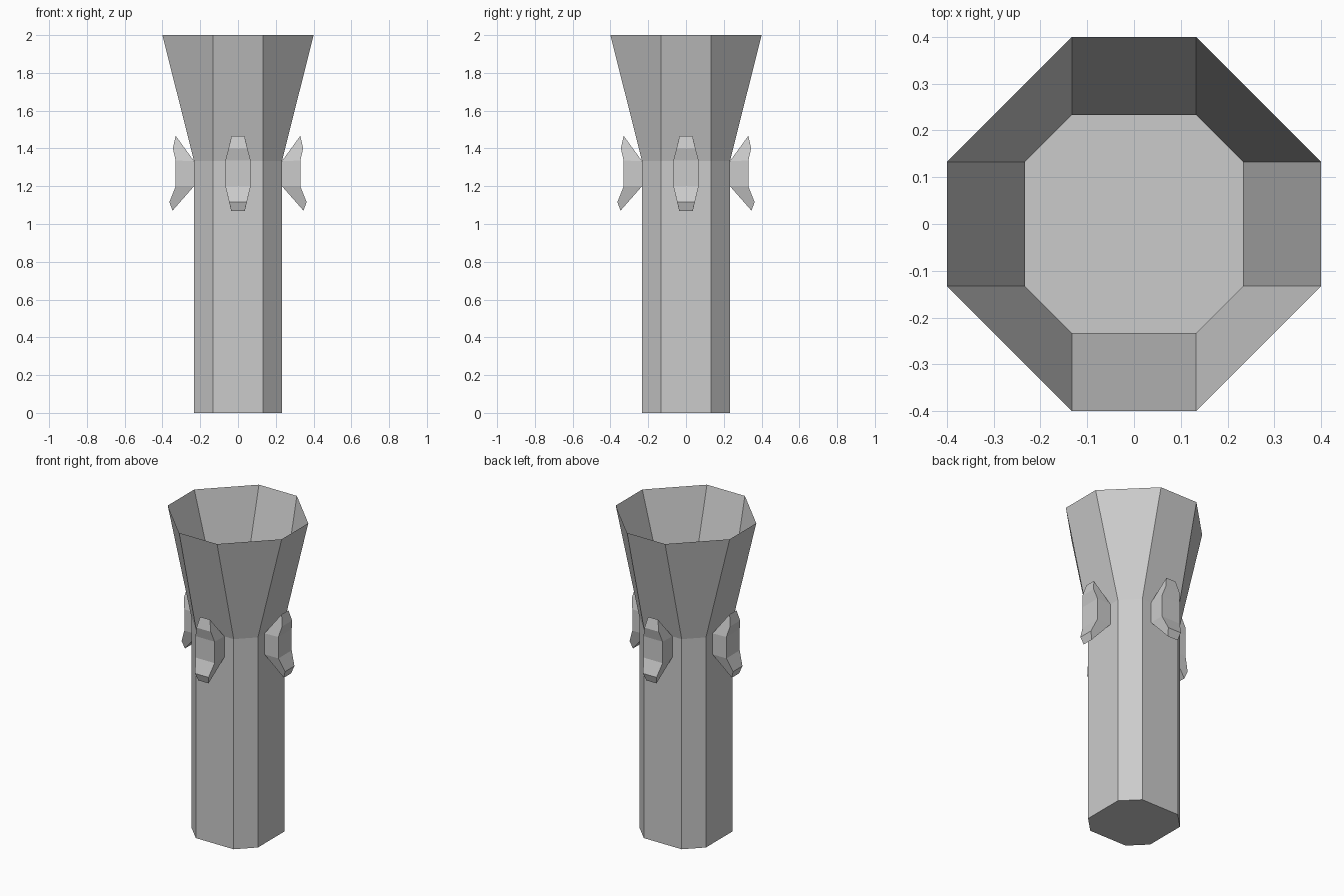
import bpy, bmesh
from math import pi
from mathutils import Matrix

if "Cube" in bpy.data.objects:
    bpy.data.objects.remove(bpy.data.objects["Cube"])


def finish(bm, name):
    bmesh.ops.recalc_face_normals(bm, faces=bm.faces)
    mesh = bpy.data.meshes.new(name)
    bm.to_mesh(mesh)
    bm.free()
    obj = bpy.data.objects.new(name, mesh)
    bpy.context.collection.objects.link(obj)
    return obj


def octagon(bm, r, z, h=0.133):
    # Octagon with fixed-width faces on the four axis sides
    pts = [(r, -h), (r, h), (h, r), (-h, r), (-r, h), (-r, -h), (-h, -r), (h, -r)]
    return [bm.verts.new((x, y, z)) for x, y in pts]


# Hollow stem with closed bottom and flared, open cup
bm = bmesh.new()
rings = [octagon(bm, r, z) for r, z in [(0.233, 0), (0.233, 1.333), (0.4, 2)]]
bm.faces.new(rings[0][::-1])
for low, high in zip(rings, rings[1:]):
    for i in range(8):
        j = (i + 1) % 8
        bm.faces.new((low[i], low[j], high[j], high[i]))
finish(bm, "flared_stem")

# Side brackets: (distance, height, half width) around the profile
profile = [(0.233, 1.333, 0.067), (0.33, 1.467, 0.034), (0.345, 1.40, 0.05),
           (0.33, 1.336, 0.067), (0.33, 1.20, 0.067), (0.363, 1.117, 0.047),
           (0.347, 1.07, 0.036), (0.233, 1.20, 0.067)]
for k, side in enumerate(("right", "back", "left", "front")):
    bm = bmesh.new()
    a = [bm.verts.new((x, -w, z)) for x, z, w in profile]
    b = [bm.verts.new((x, w, z)) for x, z, w in profile]
    for i in range(8):
        j = (i + 1) % 8
        bm.faces.new((a[i], a[j], b[j], b[i]))
    # Cheeks: upper horn, middle block, lower horn
    for v in (a, b):
        for ids in ((0, 1, 2, 3), (0, 3, 4, 7), (7, 4, 5, 6)):
            bm.faces.new([v[i] for i in ids])
    bmesh.ops.rotate(bm, verts=bm.verts, cent=(0, 0, 0),
                     matrix=Matrix.Rotation(k * pi / 2, 3, 'Z'))
    finish(bm, side + "_bracket")
